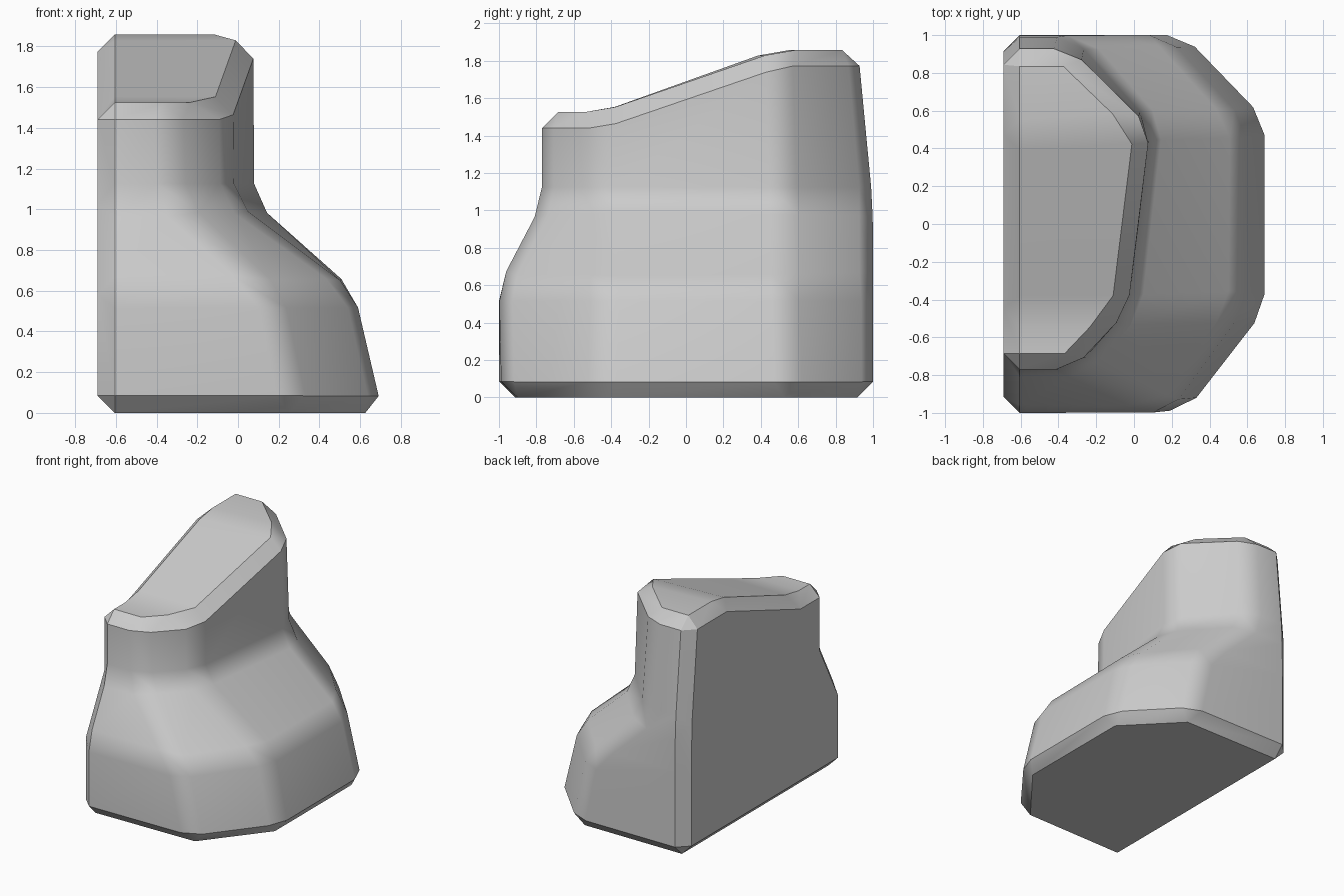
import bpy, bmesh

if "Cube" in bpy.data.objects:
    bpy.data.objects.remove(bpy.data.objects["Cube"])

L = -0.69  # flat cut side

# Rings from bottom to top: height, front y, then the rounded side corners
rings = [
    [(L, -1.0, 0), (0.295, -0.985, 0), (0.71, -0.46, 0), (0.71, 0.56, 0), (0.28, 1.0, 0), (L, 1.0, 0)],
    [(L, -1.0, .6), (0.17, -1.0, .6), (0.57, -0.44, .6), (0.57, 0.54, .6), (0.15, 1.0, .6), (L, 1.0, .6)],
    [(L, -0.77, 1.04), (-0.31, -0.77, 1.04), (-0.03, -0.46, 1.04), (0.09, 0.53, 1.04), (-0.32, 0.998, 1.04), (L, 0.998, 1.04)],
    [(L, -0.77, 1.525), (-0.33, -0.77, 1.525), (-0.035, -0.46, 1.525), (0.085, 0.51, 1.857), (-0.34, 0.92, 1.857), (L, 0.92, 1.857)],
]

bm = bmesh.new()
rv = [[bm.verts.new(p) for p in r] for r in rings]

# Outer walls
for lo, hi in zip(rv, rv[1:]):
    for i in range(5):
        bm.faces.new((lo[i], lo[i + 1], hi[i + 1], hi[i]))

# Sloping top in three strips, flat underside and flat cut side
t = rv[-1]
a = bm.verts.new((L, -0.46, 1.525))
b = bm.verts.new((L, 0.46, 1.857))
bm.faces.new((t[0], t[1], t[2], a))
bm.faces.new((a, t[2], t[3], b))
bm.faces.new((b, t[3], t[4], t[5]))
bm.faces.new(rv[0][::-1])
bm.faces.new([r[0] for r in rv] + [a, b] + [r[5] for r in rv[::-1]])
bmesh.ops.recalc_face_normals(bm, faces=bm.faces)

# Single-step chamfer on every edge
bmesh.ops.bevel(bm, geom=bm.edges[:], offset=0.085, offset_type='OFFSET',
                segments=1, profile=0.5, affect='EDGES', clamp_overlap=True)

mesh = bpy.data.meshes.new("rock_block")
bm.to_mesh(mesh)
bm.free()
rock = bpy.data.objects.new("rock_block", mesh)
bpy.context.collection.objects.link(rock)

# Soft shallow chamfers, crisp steep ones
bpy.context.view_layer.objects.active = rock
rock.select_set(True)
bpy.ops.object.shade_smooth_by_angle(angle=0.56)
wn = rock.modifiers.new("flat_faces", 'WEIGHTED_NORMAL')
wn.keep_sharp = True
